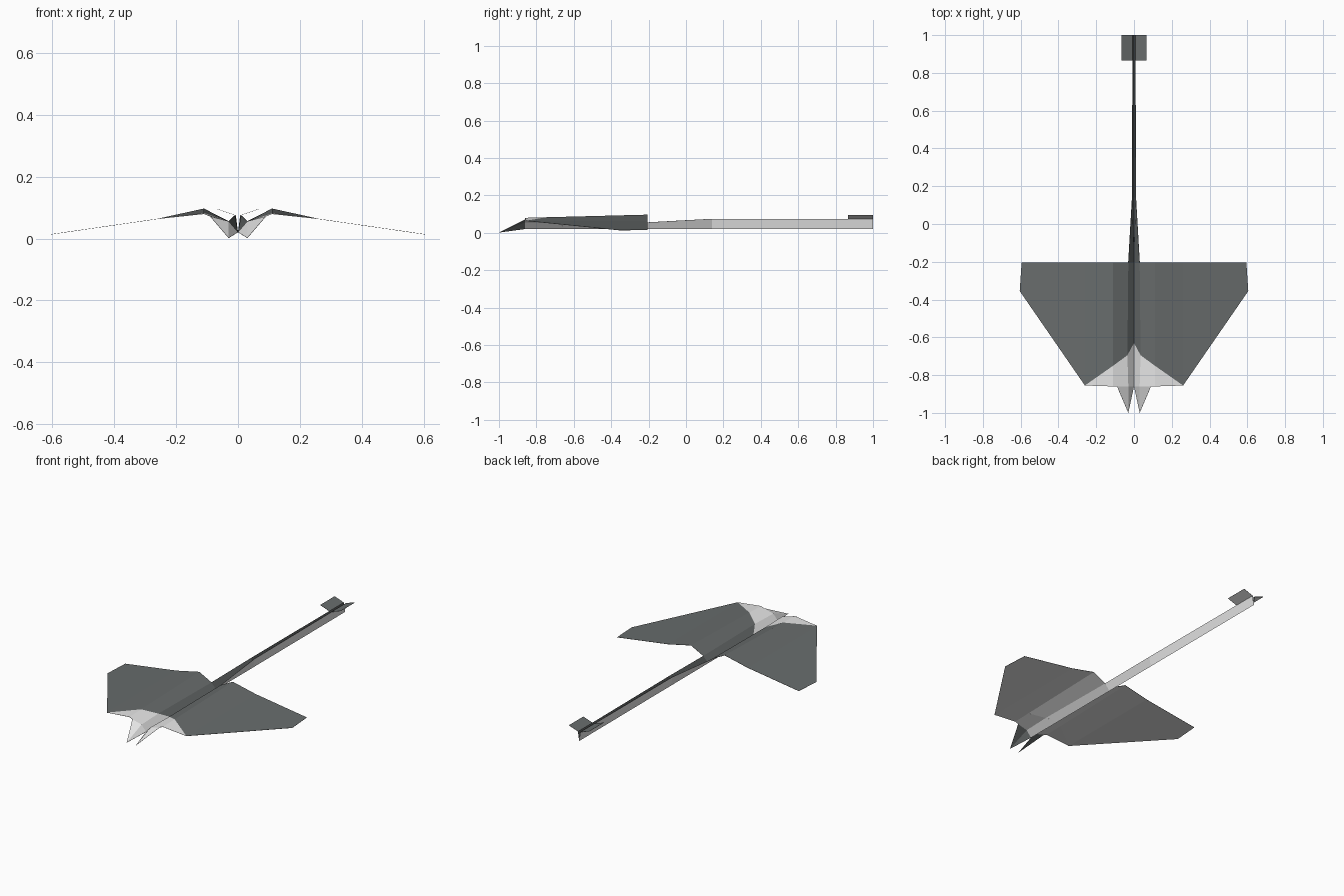
import bpy

cube = bpy.data.objects.get("Cube")
if cube:
    bpy.data.objects.remove(cube, do_unlink=True)


def material(name, colour):
    m = bpy.data.materials.new(name)
    m.use_nodes = True
    m.diffuse_color = colour
    bsdf = m.node_tree.nodes["Principled BSDF"]
    bsdf.inputs["Base Color"].default_value = colour
    bsdf.inputs["Roughness"].default_value = 0.8
    return m


DARK = material("dark grey paper", (0.138, 0.15, 0.15, 1))
LIGHT = material("white paper", (0.8, 0.8, 0.8, 1))

# Fold points of the left half (+x)
P = {
    # keel fold along the centre line
    "keel_front": (0, -0.86, 0.021), "keel_cut": (0, -0.63, 0.021),
    "keel_back": (0, -0.205, 0.021),
    # fold between keel and inner wing
    "root_front": (0.03, -0.86, 0.056), "root_cut": (0.035, -0.695, 0.057),
    "root_back": (0.03, -0.205, 0.056),
    # raised ridge of the wing
    "lip_front": (0.09, -0.86, 0.072),
    "ridge_front": (0.11, -0.86, 0.08), "ridge_cut": (0.11, -0.75, 0.083),
    "ridge_back": (0.11, -0.205, 0.097),
    # shallow fold at the shoulder and the flat outer wing
    "shoulder": (0.26, -0.855, 0.064), "shoulder_back": (0.26, -0.205, 0.064),
    "tip_front": (0.605, -0.355, 0.014), "tip_back": (0.595, -0.205, 0.0155),
    # nose point
    "nose": (0.03, -1.0, 0.002),
    # tail boom
    "boom_low": (0, 0.14, 0.021), "boom_low_end": (0, 1.0, 0.021),
    "boom_top": (0.01, 0.14, 0.075), "boom_top_end": (0.007, 1.0, 0.075),
    # tail fin
    "fin_in_front": (0.007, 0.865, 0.075), "fin_in_back": (0.007, 1.0, 0.075),
    "fin_out_front": (0.067, 0.865, 0.096), "fin_out_back": (0.067, 1.0, 0.096),
}


def sheet(name, top, bottom, *faces):
    """Thin folded sheet, mirrored, with one colour on each side."""
    names = list(dict.fromkeys(n for f in faces for n in f.split()))
    mesh = bpy.data.meshes.new(name)
    mesh.from_pydata([P[n] for n in names], [],
                     [[names.index(n) for n in f.split()] for f in faces])
    mesh.materials.append(top)
    mesh.materials.append(bottom)
    obj = bpy.data.objects.new(name, mesh)
    bpy.context.collection.objects.link(obj)
    obj.modifiers.new("mirror", "MIRROR").merge_threshold = 0.0005
    solid = obj.modifiers.new("paper thickness", "SOLIDIFY")
    solid.thickness = 0.001
    solid.offset = -1
    solid.material_offset = 1


# Main wing: inner panel rising to the ridge, then falling to the flat outer wing
sheet("wing", DARK, LIGHT,
      "root_cut ridge_cut ridge_back root_back",
      "ridge_cut shoulder shoulder_back ridge_back",
      "shoulder tip_front tip_back shoulder_back")

# Central keel trough under the wing
sheet("keel", DARK, LIGHT, "keel_cut root_cut root_back keel_back")

# Turned-over paper at the front of the wing and keel
sheet("front_fold", LIGHT, LIGHT,
      "keel_front root_front root_cut keel_cut",
      "root_front lip_front ridge_front ridge_cut root_cut",
      "ridge_front shoulder ridge_cut")

# Twin nose points
sheet("nose_points", LIGHT, DARK,
      "nose root_front keel_front", "nose lip_front root_front")

# Long V-shaped tail boom
sheet("tail_boom", DARK, LIGHT,
      "keel_back root_back boom_top boom_low",
      "boom_low boom_top boom_top_end boom_low_end")

# Small tail fins
sheet("tail_fins", DARK, LIGHT,
      "fin_in_front fin_out_front fin_out_back fin_in_back")
